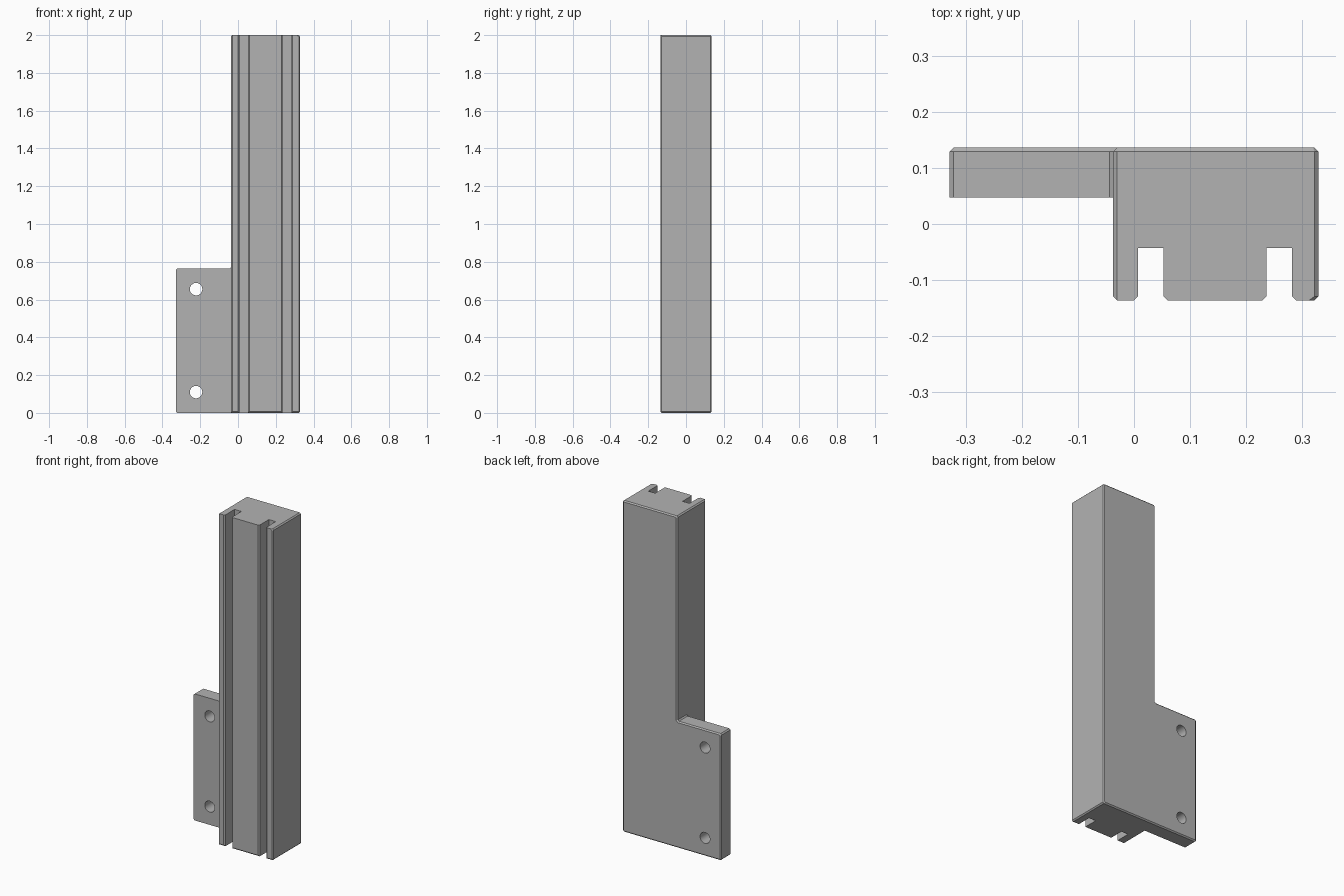
import bpy, bmesh, math
from mathutils import Vector

cube = bpy.data.objects.get("Cube")
if cube:
    bpy.data.objects.remove(cube, do_unlink=True)

C = 0.007                                   # chamfer size
LEFT, STEP, RIGHT = -0.329, -0.037, 0.329   # x limits
FRONT, PLATE, BACK = -0.136, 0.047, 0.136   # y limits
PLATE_TOP, TOP = 0.764, 2.0
SLOT_FLOOR = -0.043

grey = bpy.data.materials.new("plain grey")
grey.use_nodes = True
grey.diffuse_color = (0.45, 0.45, 0.45, 1)
shader = next(n for n in grey.node_tree.nodes if n.type == 'BSDF_PRINCIPLED')
shader.inputs["Base Color"].default_value = grey.diffuse_color


def chamfered(points):
    """Cut every corner of an outline by C."""
    out = []
    for i, p in enumerate(points):
        p = Vector(p)
        for q in (points[i - 1], points[(i + 1) % len(points)]):
            out.append(p + (Vector(q) - p).normalized() * C)
    return out


def prism(name, points, offset, place, edge_rule=None):
    """Extrude an outline along offset, then chamfer the chosen edges."""
    bm = bmesh.new()
    face = bm.faces.new([bm.verts.new(place(*p)) for p in points])
    grown = bmesh.ops.extrude_face_region(bm, geom=[face], use_keep_orig=True)
    moved = [v for v in grown["geom"] if isinstance(v, bmesh.types.BMVert)]
    bmesh.ops.translate(bm, verts=moved, vec=offset)
    bmesh.ops.recalc_face_normals(bm, faces=bm.faces)
    if edge_rule:
        edges = [e for e in bm.edges if edge_rule(*e.verts)]
        bmesh.ops.bevel(bm, geom=edges, offset=C, segments=1,
                        affect='EDGES', profile=0.5)
    mesh = bpy.data.meshes.new(name)
    bm.to_mesh(mesh)
    bm.free()
    mesh.materials.append(grey)
    ob = bpy.data.objects.new(name, mesh)
    bpy.context.collection.objects.link(ob)
    return ob


def chamfer_edge(a, b):
    """All back edges, plus the bottom and right edges of the front."""
    if min(a.co.y, b.co.y) > BACK - 1e-4:
        return True
    if max(a.co.y, b.co.y) > FRONT + 1e-4:
        return False
    return max(a.co.z, b.co.z) < 2 * C or min(a.co.x, b.co.x) > RIGHT - 2 * C


# L-shaped body: tall bar with a low mounting plate beside it
outline = [(LEFT, 0), (RIGHT, 0), (RIGHT, TOP), (STEP, TOP),
           (STEP, PLATE_TOP), (LEFT, PLATE_TOP)]
body = prism("slotted_bar_with_plate", chamfered(outline), (0, BACK - FRONT, 0),
             lambda x, z: (x, FRONT, z), chamfer_edge)


def upright_cutter(name, points):
    return prism(name, points, (0, 0, 3), lambda x, y: (x, y, -0.5))


# Space in front of the plate
MOUTH, OUT = FRONT + C, FRONT - 0.01
FLARE = MOUTH - OUT
cutters = [upright_cutter("plate_front_cutter", [
    (-0.5, OUT), (STEP + FLARE, OUT), (STEP, MOUTH), (STEP, PLATE), (-0.5, PLATE)])]

# Two long slots with chamfered mouths
for x0, x1 in ((0.007, 0.053), (0.236, 0.282)):
    cutters.append(upright_cutter("slot_cutter", [
        (x0, SLOT_FLOOR), (x0, MOUTH), (x0 - FLARE, OUT),
        (x1 + FLARE, OUT), (x1, MOUTH), (x1, SLOT_FLOOR)]))

# Bolt holes through the plate
SIDES, R = 40, 0.033
for hz in (0.11, 0.655):
    ring = [(-0.222 + R * math.cos(t), hz + R * math.sin(t))
            for t in (2 * math.pi * i / SIDES for i in range(SIDES))]
    cutters.append(prism("bolt_hole_cutter", ring, (0, 0.5, 0),
                         lambda x, z: (x, -0.2, z)))

bpy.ops.object.select_all(action='DESELECT')
bpy.context.view_layer.objects.active = body
body.select_set(True)
for cutter in cutters:
    cutter.hide_render = True
    mod = body.modifiers.new("cut", 'BOOLEAN')
    mod.operation = 'DIFFERENCE'
    mod.solver = 'EXACT'
    mod.object = cutter
    bpy.ops.object.modifier_apply(modifier=mod.name)
    bpy.data.objects.remove(cutter, do_unlink=True)

bpy.ops.object.shade_smooth_by_angle(angle=math.radians(30))
